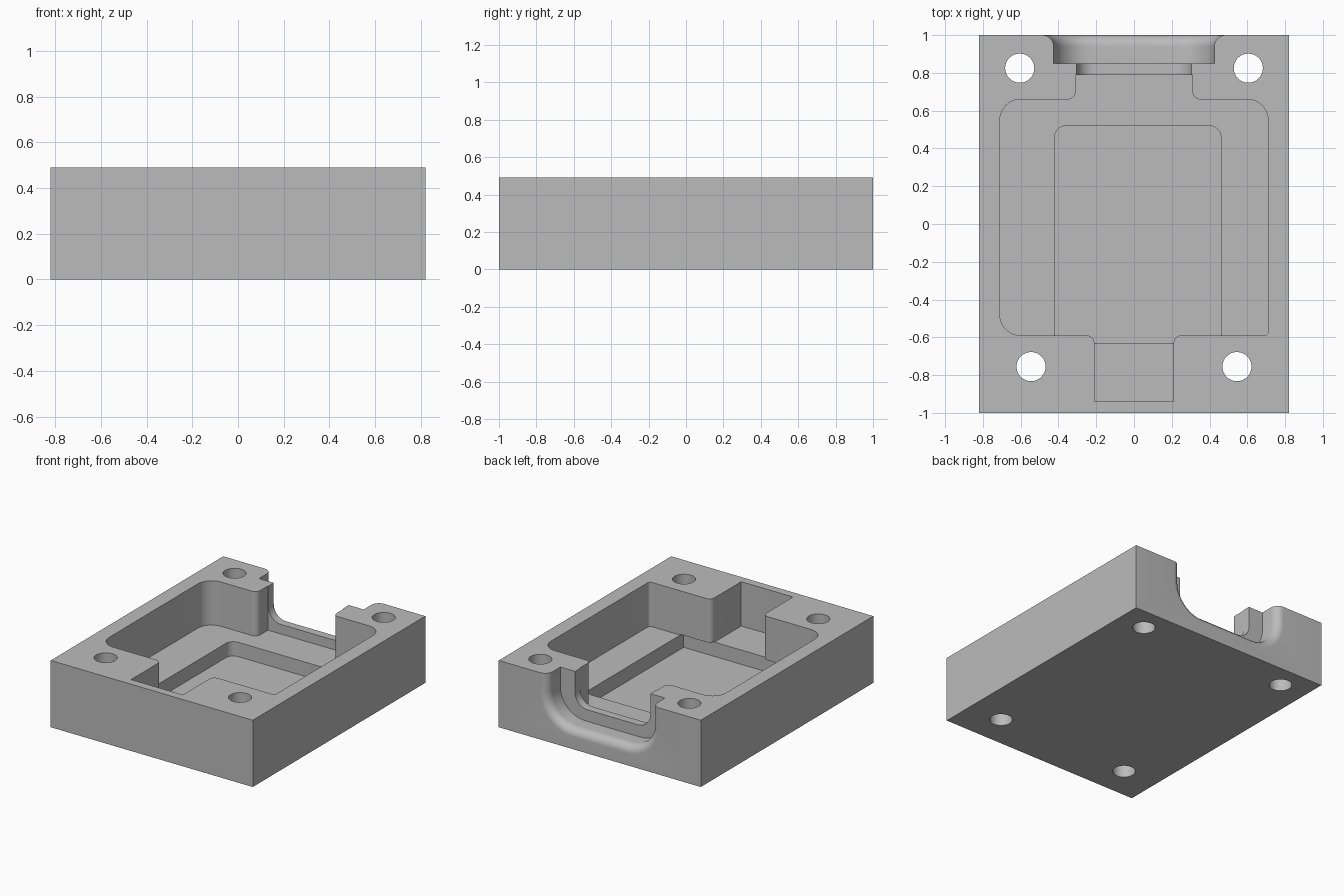
import bpy, bmesh, math
from mathutils import Vector

if "Cube" in bpy.data.objects:
    bpy.data.objects.remove(bpy.data.objects["Cube"], do_unlink=True)

TOP = 0.49      # block height
FLOOR = 0.165   # main pocket floor
SEG = 10        # segments per rounded corner

grey = bpy.data.materials.new("plain_grey")
grey.use_nodes = True
COLOUR = (0.5, 0.5, 0.5, 1)
grey.diffuse_color = COLOUR
grey.node_tree.nodes["Principled BSDF"].inputs["Base Color"].default_value = COLOUR


def rounded(points):
    """Turn (x, y, radius) corners into a 2D outline with arcs."""
    out = []
    n = len(points)
    for i, (x, y, r) in enumerate(points):
        p = Vector((x, y))
        if r == 0:
            out.append(p)
            continue
        a = (Vector(points[i - 1][:2]) - p).normalized()
        b = (Vector(points[(i + 1) % n][:2]) - p).normalized()
        centre = p + (a + b) * r      # right-angled corners
        for k in range(SEG + 1):
            t = k / SEG * math.pi / 2
            out.append(centre - b * r * math.cos(t) - a * r * math.sin(t))
    return out


def loft(name, rings):
    """Closed solid through matching rings of 3D points."""
    bm = bmesh.new()
    loops = [[bm.verts.new(p) for p in ring] for ring in rings]
    n = len(loops[0])
    bm.faces.new(loops[0])
    bm.faces.new(loops[-1])
    for lo, hi in zip(loops, loops[1:]):
        for i in range(n):
            j = (i + 1) % n
            bm.faces.new((lo[i], lo[j], hi[j], hi[i]))
    bmesh.ops.recalc_face_normals(bm, faces=bm.faces)
    mesh = bpy.data.meshes.new(name)
    bm.to_mesh(mesh)
    bm.free()
    mesh.materials.append(grey)
    obj = bpy.data.objects.new(name, mesh)
    bpy.context.collection.objects.link(obj)
    return obj


def prism(name, outline, z0, z1):
    return loft(name, [[(p.x, p.y, z) for p in outline] for z in (z0, z1)])


def u_ring(half, bottom, radius, y, grow=0.0):
    """U-shaped section across the back wall, optionally widened."""
    h, z, r = half + grow, bottom - grow, radius + grow
    pts = rounded([(-h, 0.7, 0), (-h, z, r), (h, z, r), (h, 0.7, 0)])
    return [(p.x, y, p.y) for p in pts]


# Solid block
block = prism("mould_block", rounded([(-0.82, -1, 0), (0.82, -1, 0),
                                      (0.82, 1, 0), (-0.82, 1, 0)]), 0, TOP)
cutters = []

# Main pocket with front bay and back neck
cutters.append(prism("pocket_cutter", rounded([
    (-0.71, -0.59, 0.11), (-0.21, -0.59, 0.04), (-0.21, -0.94, 0),
    (0.21, -0.94, 0), (0.21, -0.59, 0.04), (0.71, -0.59, 0.02),
    (0.71, 0.66, 0.11), (0.31, 0.66, 0.04), (0.31, 0.79, 0),
    (-0.31, 0.79, 0), (-0.31, 0.66, 0.04), (-0.71, 0.66, 0.11)]), FLOOR, 0.7))

# Deeper inner pocket
cutters.append(prism("inner_pocket_cutter", rounded([
    (-0.42, -0.63, 0), (0.46, -0.63, 0),
    (0.46, 0.52, 0.06), (-0.42, 0.52, 0.06)]), 0.06, FLOOR + 0.005))

# Narrow U opening through the back lip
cutters.append(loft("lip_cutter", [u_ring(0.305, 0.235, 0.10, y) for y in (0.75, 0.9)]))

# Wide U recess with a rolled outer rim
R = 0.06
rings = [u_ring(0.425, 0.15, 0.2, 0.85)]
for k in range(SEG + 1):
    t = k / SEG * math.pi / 2
    rings.append(u_ring(0.425, 0.15, 0.2, 1 - R + R * math.sin(t), R * (1 - math.cos(t))))
rings.append(u_ring(0.425, 0.15, 0.2, 1.05, R))
cutters.append(loft("rim_cutter", rings))

# Four through holes
for side in (-1, 1):
    for x, y in ((0.605, 0.825), (0.545, -0.755)):
        circle = [Vector((side * x + 0.077 * math.cos(a), y + 0.077 * math.sin(a)))
                  for a in (2 * math.pi * i / 48 for i in range(48))]
        cutters.append(prism("hole_cutter", circle, -0.1, 0.7))

# Cut everything from the block, then discard the cutters
bpy.ops.object.select_all(action="DESELECT")
bpy.context.view_layer.objects.active = block
block.select_set(True)
for cutter in cutters:
    cutter.hide_render = True
    mod = block.modifiers.new("cut", "BOOLEAN")
    mod.operation = "DIFFERENCE"
    mod.solver = "EXACT"
    mod.object = cutter
    bpy.ops.object.modifier_apply(modifier=mod.name)
    bpy.data.objects.remove(cutter, do_unlink=True)

bpy.ops.object.shade_smooth_by_angle(angle=math.radians(30))
